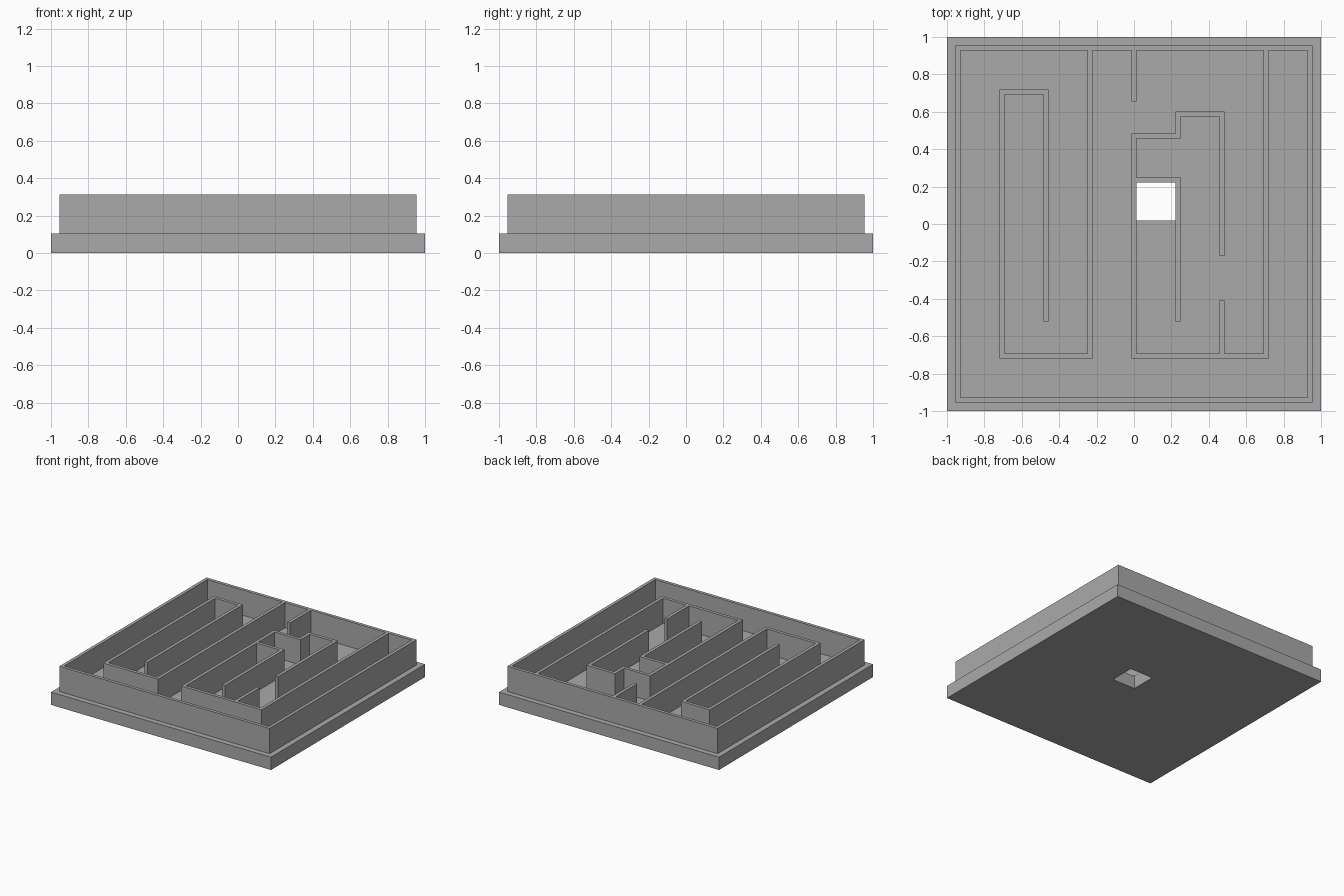
import bpy
import bmesh
from mathutils import Vector

if "Cube" in bpy.data.objects:
    bpy.data.objects.remove(bpy.data.objects["Cube"], do_unlink=True)

# One grey for the whole model
grey = bpy.data.materials.new("grey")
grey.use_nodes = True
colour = (0.4, 0.4, 0.4, 1)
grey.diffuse_color = colour
grey.node_tree.nodes["Principled BSDF"].inputs["Base Color"].default_value = colour

CELL = 0.2355      # maze grid spacing
HALF = 0.0132      # half wall thickness
BASE_TOP, WALL_TOP = 0.105, 0.312
BUTT = 4 * CELL - HALF   # inner face of the outer wall


def strip(name, left, right, z0, z1, closed):
    """Solid between two matching outlines, raised from z0 to z1."""
    bm = bmesh.new()
    rows = [[bm.verts.new((a.x, a.y, z0)), bm.verts.new((b.x, b.y, z0)),
             bm.verts.new((b.x, b.y, z1)), bm.verts.new((a.x, a.y, z1))]
            for a, b in zip(left, right)]
    pairs = list(zip(rows, rows[1:]))
    if closed:
        pairs.append((rows[-1], rows[0]))
    else:
        bm.faces.new(rows[0])
        bm.faces.new(rows[-1])
    for p, q in pairs:
        for i in range(4):
            j = (i + 1) % 4
            bm.faces.new((p[i], p[j], q[j], q[i]))
    bmesh.ops.recalc_face_normals(bm, faces=bm.faces)
    mesh = bpy.data.meshes.new(name)
    bm.to_mesh(mesh)
    bm.free()
    mesh.materials.append(grey)
    obj = bpy.data.objects.new(name, mesh)
    bpy.context.collection.objects.link(obj)


def rectangle(x0, x1, y0, y1):
    return [Vector(p) for p in ((x0, y0), (x1, y0), (x1, y1), (x0, y1))]


def square(s):
    return rectangle(-s, s, -s, s)


def wall(name, *points):
    """Mitred wall of constant thickness along a right-angled path."""
    pts = [Vector(p) for p in points]
    dirs = [(b - a).normalized() for a, b in zip(pts, pts[1:])]
    normals = [Vector((-d.y, d.x)) * HALF for d in dirs]
    offsets = [normals[0]]
    offsets += [a + b for a, b in zip(normals, normals[1:])]
    offsets.append(normals[-1])
    strip(name, [p + o for p, o in zip(pts, offsets)],
          [p - o for p, o in zip(pts, offsets)], BASE_TOP, WALL_TOP, False)


# Base plate with a square through hole, and the outer wall
strip("base_plate", square(1), rectangle(0.012, 0.221, 0.018, 0.226),
      0, BASE_TOP, True)
strip("outer_wall", square(4 * CELL + HALF), square(BUTT), BASE_TOP, WALL_TOP, True)

# Maze walls
C = CELL
wall("left_spiral_wall", (-2 * C, -0.522), (-2 * C, 3 * C), (-3 * C, 3 * C),
     (-3 * C, -3 * C), (-C, -3 * C), (-C, BUTT))
wall("back_stub_wall", (0, BUTT), (0, 0.655))
wall("main_wall", (2 * C, -0.172), (2 * C, 2.5 * C), (C, 2.5 * C), (C, 2 * C),
     (0, 2 * C), (0, -3 * C), (3 * C, -3 * C), (3 * C, BUTT))
wall("hook_wall", (HALF, C), (C, C), (C, -0.522))
wall("front_stub_wall", (2 * C, -3 * C + HALF), (2 * C, -0.41))
